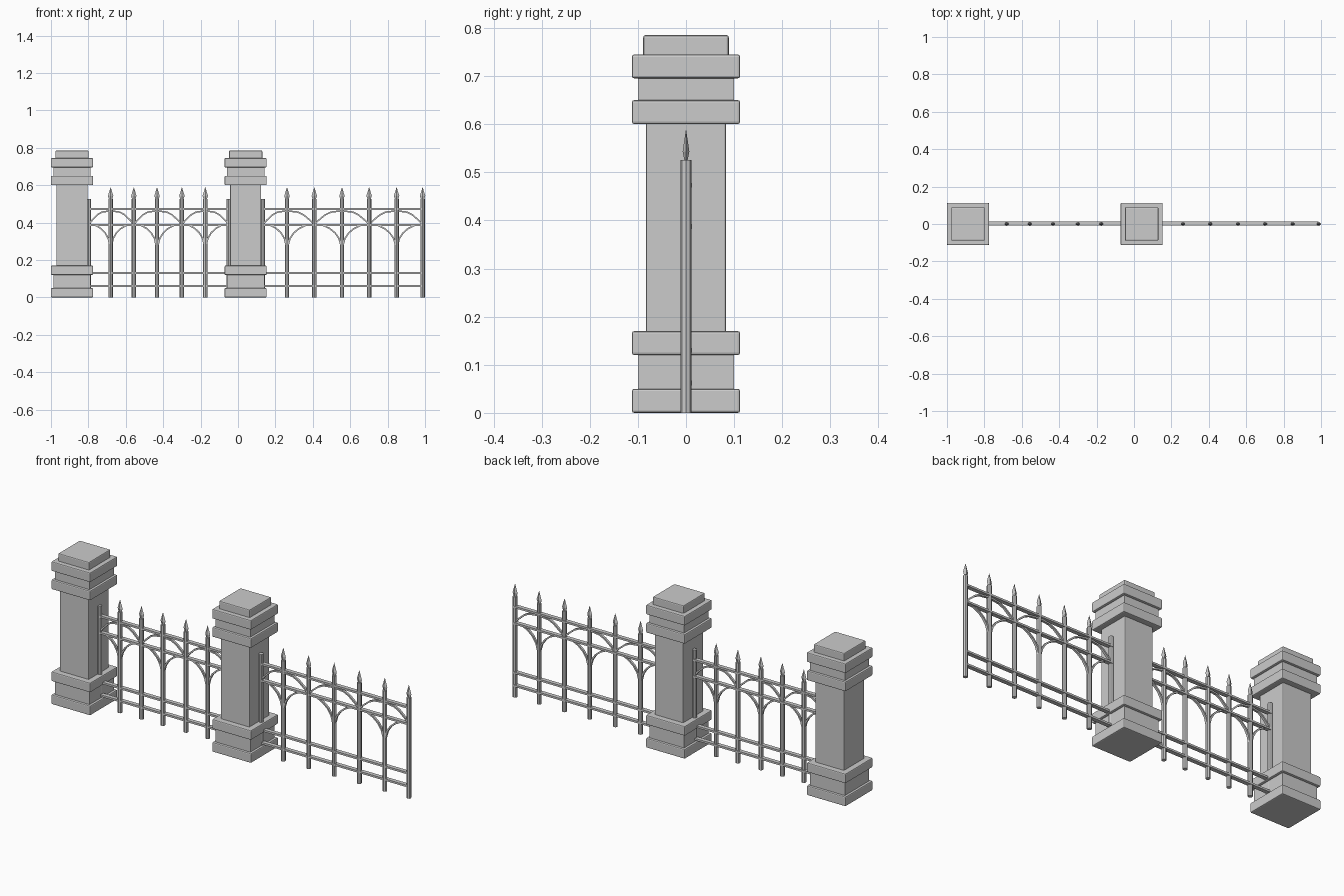
import bpy, bmesh
from mathutils import Vector

if "Cube" in bpy.data.objects:
    bpy.data.objects.remove(bpy.data.objects["Cube"])


def add_object(name, bm):
    mesh = bpy.data.meshes.new(name)
    bmesh.ops.recalc_face_normals(bm, faces=bm.faces)
    bm.to_mesh(mesh)
    bm.free()
    ob = bpy.data.objects.new(name, mesh)
    bpy.context.collection.objects.link(ob)
    return ob


def box(name, x0, x1, y0, y1, z0, z1, bevel=0.0):
    bm = bmesh.new()
    bmesh.ops.create_cube(bm, size=1)
    bmesh.ops.scale(bm, vec=(x1 - x0, y1 - y0, z1 - z0), verts=bm.verts)
    bmesh.ops.translate(bm, vec=((x0 + x1) / 2, (y0 + y1) / 2, (z0 + z1) / 2), verts=bm.verts)
    ob = add_object(name, bm)
    if bevel:
        mod = ob.modifiers.new("edge_bevel", 'BEVEL')
        mod.width = bevel
        mod.segments = 2
    return ob


def post(name, x):
    bm = bmesh.new()
    bmesh.ops.create_cone(bm, cap_ends=True, segments=8, radius1=0.0115, radius2=0.0115, depth=0.525)
    bmesh.ops.translate(bm, vec=(x, 0, 0.2625), verts=bm.verts)
    return add_object(name, bm)


def spear_tip(name, x):
    # flattened diamond: narrow foot, wide shoulder, sharp point
    bm = bmesh.new()
    rings = []
    for rx, ry, z in ((0.008, 0.003, 0.523), (0.0145, 0.007, 0.543)):
        rings.append([bm.verts.new((x + sx * rx, sy * ry, z))
                      for sx, sy in ((1, 0), (0, 1), (-1, 0), (0, -1))])
    top = bm.verts.new((x, 0, 0.59))
    low, high = rings
    bm.faces.new(low)
    for i in range(4):
        j = (i + 1) % 4
        bm.faces.new((low[i], low[j], high[j], high[i]))
        bm.faces.new((high[i], high[j], top))
    return add_object(name, bm)


def ribbon(name, pts, half=0.004, depth=0.006):
    # bar of rectangular section following a path in the xz plane
    bm = bmesh.new()
    pts = [Vector((x, 0, z)) for x, z in pts]
    prev = None
    for i, p in enumerate(pts):
        t = (pts[min(i + 1, len(pts) - 1)] - pts[max(i - 1, 0)]).normalized()
        n = Vector((-t.z, 0, t.x)) * half
        d = Vector((0, depth, 0))
        ring = [bm.verts.new(p + v) for v in (n + d, n - d, -n - d, -n + d)]
        if prev:
            for k in range(4):
                m = (k + 1) % 4
                bm.faces.new((prev[k], prev[m], ring[m], ring[k]))
        else:
            bm.faces.new(ring)
        prev = ring
    bm.faces.new(prev)
    return add_object(name, bm)


# Stone pillars: stacked square blocks (name, half width, bottom, top, bevel)
BLOCKS = [
    ("base_plinth", 0.1125, 0.0, 0.05, 0.005),
    ("base_block", 0.1, 0.045, 0.125, 0),
    ("base_ring", 0.1125, 0.12, 0.17, 0.005),
    ("shaft", 0.083, 0.165, 0.605, 0.004),
    ("neck_ring", 0.1125, 0.60, 0.65, 0.005),
    ("neck_block", 0.1, 0.645, 0.70, 0),
    ("cap_ring", 0.1125, 0.695, 0.745, 0.005),
    ("cap_top", 0.089, 0.74, 0.785, 0.005),
]
for side, cx in (("left", -0.8875), ("middle", 0.041)):
    for name, h, z0, z1, bev in BLOCKS:
        box(f"{side}_pillar_{name}", cx - h, cx + h, -h, h, z0, z1, bev)

# Iron panels: seven posts each, alternate posts carry brackets and hoops
PANELS = {
    "left": [-0.798, -0.681, -0.557, -0.433, -0.300, -0.175, -0.050],
    "right": [0.134, 0.262, 0.408, 0.556, 0.701, 0.848, 0.987],
}
BRACKET = [(0.04, 0.28), (0.11, 0.315), (0.25, 0.345), (0.44, 0.368), (0.68, 0.385)]
HOOP = [(1, 0.39), (0.85, 0.412), (0.6, 0.442), (0.4, 0.456), (0, 0.463)]

for side, xs in PANELS.items():
    for i, x in enumerate(xs):
        post(f"{side}_panel_post_{i}", x)
        # posts set against a pillar have no spear tip
        if i > 0 and not (side == "left" and i == 6):
            spear_tip(f"{side}_panel_tip_{i}", x)
    for z in (0.062, 0.130, 0.387, 0.473):
        box(f"{side}_panel_rail", xs[0], xs[-1], -0.009, 0.0125, z - 0.005, z + 0.005)
    for i in (1, 3, 5):
        for step in (-1, 1):
            w = xs[i + step] - xs[i]
            ribbon(f"{side}_panel_bracket", [(xs[i] + w * u, z) for u, z in BRACKET])
            ribbon(f"{side}_panel_hoop", [(xs[i] + w * u, z) for u, z in HOOP])
